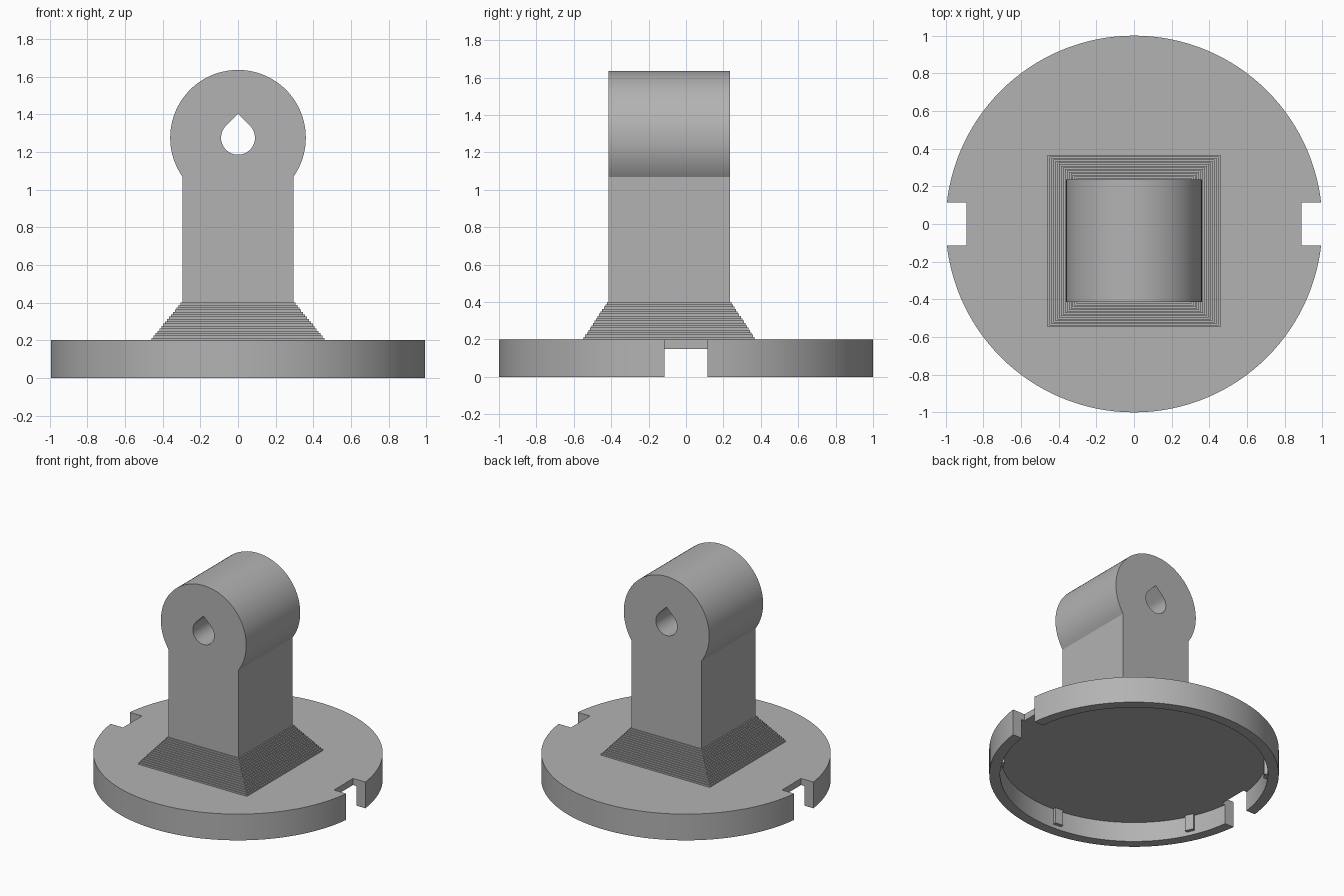
import bpy, bmesh
from math import sin, cos, pi, radians, asin, sqrt
from mathutils import Matrix

cube = bpy.data.objects.get("Cube")
if cube:
    bpy.data.objects.remove(cube, do_unlink=True)

grey = bpy.data.materials.new("plain_grey")
grey.use_nodes = True
COLOUR = (0.45, 0.45, 0.45, 1)
grey.diffuse_color = COLOUR
grey.node_tree.nodes["Principled BSDF"].inputs["Base Color"].default_value = COLOUR


def finish(name, bm):
    """Turn a bmesh into a named object with the shared material."""
    bmesh.ops.recalc_face_normals(bm, faces=bm.faces)
    mesh = bpy.data.meshes.new(name)
    bm.to_mesh(mesh)
    bm.free()
    mesh.materials.append(grey)
    obj = bpy.data.objects.new(name, mesh)
    bpy.context.collection.objects.link(obj)
    return obj


def loft(name, rings):
    """Skin a stack of matching closed rings and cap both ends."""
    bm = bmesh.new()
    loops = [[bm.verts.new(p) for p in ring] for ring in rings]
    n = len(loops[0])
    for a, b in zip(loops, loops[1:]):
        for i in range(n):
            j = (i + 1) % n
            bm.faces.new((a[i], a[j], b[j], b[i]))
    bm.faces.new(loops[0])
    bm.faces.new(loops[-1])
    return finish(name, bm)


def disc(name, radius, z0, z1, sides=128):
    angles = [2 * pi * i / sides for i in range(sides)]
    return loft(name, [[(radius * cos(a), radius * sin(a), z) for a in angles]
                       for z in (z0, z1)])


def box(name, x0, x1, y0, y1, z0, z1):
    return loft(name, [[(x0, y0, z), (x1, y0, z), (x1, y1, z), (x0, y1, z)]
                       for z in (z0, z1)])


def extrude_y(name, outline, y0, y1):
    return loft(name, [[(x, y, z) for x, z in outline] for y in (y0, y1)])


def cut(target, cutter):
    """Subtract the cutter and remove it."""
    mod = target.modifiers.new("cut", "BOOLEAN")
    mod.operation = "DIFFERENCE"
    mod.solver = "EXACT"
    mod.object = cutter
    bpy.context.view_layer.objects.active = target
    bpy.ops.object.modifier_apply(modifier=mod.name)
    bpy.data.objects.remove(cutter, do_unlink=True)


def smooth(obj):
    bpy.ops.object.select_all(action="DESELECT")
    obj.select_set(True)
    bpy.context.view_layer.objects.active = obj
    bpy.ops.object.shade_smooth_by_angle(angle=radians(30))


def arc(radius, centre_z, start, end, steps):
    return [(radius * cos(start + (end - start) * i / steps),
             centre_z + radius * sin(start + (end - start) * i / steps))
            for i in range(steps + 1)]


# Hollow round cap with a notch on each side
PLATE_Z, TOP_Z, INNER_R = 0.15, 0.2, 0.925
cap = disc("round_cap", 1.0, 0, TOP_Z)
cut(cap, disc("cavity_cutter", INNER_R, -0.1, PLATE_Z))
for side in (-1, 1):
    x0, x1 = sorted((side * 0.89, side * 1.2))
    cut(cap, box("notch_cutter", x0, x1, -0.115, 0.115, -0.1, 0.3))
smooth(cap)

# Six small ribs inside the rim
for k in range(6):
    rib = box(f"rim_rib_{k + 1}", 0.9, 0.94, -0.032, 0.032, 0.03, PLATE_Z + 0.01)
    rib.data.transform(Matrix.Rotation(radians(25 + 60 * k), 4, "Z"))

# Stepped flare between cap and post
HALF_W, FRONT, BACK = 0.295, -0.415, 0.235
FLARE_TOP, STEPS = 0.4, 16
rings = []
for i in range(STEPS):
    t = 1 - i / STEPS
    hx, y0, y1 = HALF_W + 0.163 * t, FRONT - 0.132 * t, BACK + 0.132 * t
    for z in (i, i + 1):
        h = TOP_Z + (FLARE_TOP - TOP_Z) * z / STEPS
        rings.append([(-hx, y0, h), (hx, y0, h), (hx, y1, h), (-hx, y1, h)])
loft("stepped_flare", rings)

# Post with a round head, pierced by a teardrop hole
HEAD_Z, HEAD_R, HOLE_R = 1.275, 0.36, 0.09
join = -asin(sqrt(HEAD_R ** 2 - HALF_W ** 2) / HEAD_R)
outline = [(-HALF_W, TOP_Z), (HALF_W, TOP_Z)] + arc(HEAD_R, HEAD_Z, join, pi - join, 72)
post = extrude_y("post_with_round_head", outline, FRONT, BACK)
teardrop = [(0, HEAD_Z + HOLE_R * sqrt(2))] + arc(HOLE_R, HEAD_Z, pi * 0.75, pi * 2.25, 40)
cut(post, extrude_y("hole_cutter", teardrop, FRONT - 0.1, BACK + 0.1))
smooth(post)
